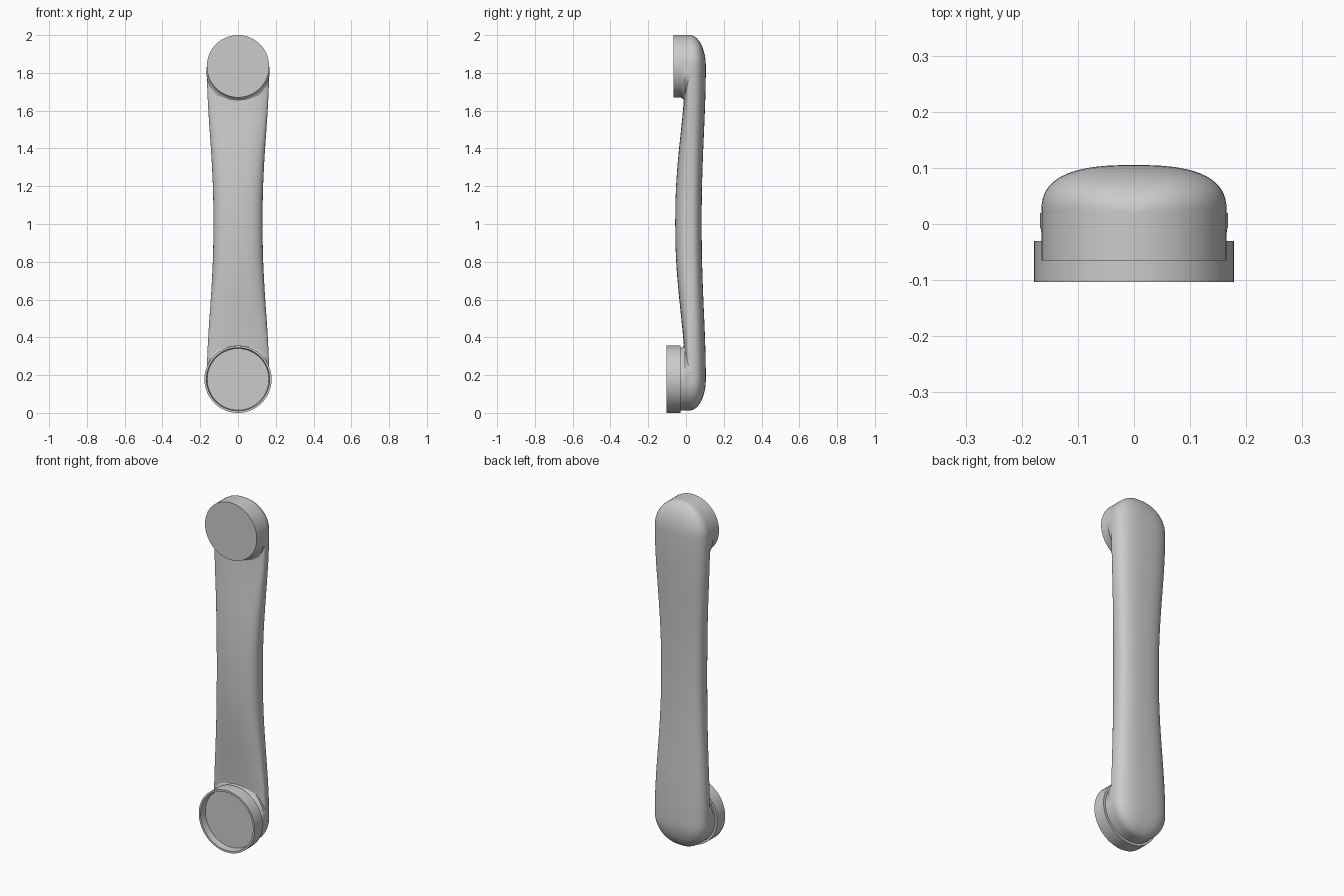
import bpy, bmesh
from math import sin, cos, pi, copysign

if "Cube" in bpy.data.objects:
    bpy.data.objects.remove(bpy.data.objects["Cube"])

SEG = 64
R = 0.165                    # cup radius
Z_LOW, Z_HIGH = 0.178, 1.835  # cup centres
MID = (Z_LOW + Z_HIGH) / 2
HALF = (Z_HIGH - Z_LOW) / 2
Y_EQ = 0.02                  # widest level of the handle


def loft(name, rings, cap_start=False, cap_end=False):
    bm = bmesh.new()
    rows = [[bm.verts.new(p) for p in ring] for ring in rings]
    for a, b in zip(rows, rows[1:]):
        for i in range(len(a)):
            j = (i + 1) % len(a)
            bm.faces.new((a[i], a[j], b[j], b[i]))
    if cap_start:
        bm.faces.new(rows[0])
    if cap_end:
        bm.faces.new(rows[-1])
    bmesh.ops.recalc_face_normals(bm, faces=bm.faces)
    mesh = bpy.data.meshes.new(name)
    bm.to_mesh(mesh)
    bm.free()
    ob = bpy.data.objects.new(name, mesh)
    bpy.context.collection.objects.link(ob)
    bpy.context.view_layer.objects.active = ob
    ob.select_set(True)
    bpy.ops.object.shade_smooth_by_angle(angle=0.7)
    ob.select_set(False)
    return ob


def section(z, scale=1.0):
    """Squarish oval cross-section of the handle at height z."""
    u = min(1, abs(z - MID) / HALF) ** 1.15
    s = (1 - cos(pi * u)) / 2
    width = (0.13 + 0.035 * s) * scale
    back = (0.063 + 0.022 * s) * scale
    front = (0.077 - 0.053 * s) * scale
    ring = []
    for i in range(SEG):
        a = 2 * pi * i / SEG
        c, d = cos(a), sin(a)
        x = copysign(abs(c) ** (2 / 2.7), c) * width
        y = copysign(abs(d) ** (2 / 2.7), d) * (back if d > 0 else front)
        ring.append((x, Y_EQ + y, z))
    return ring


def disc_ring(r, y, z, flare=0.0, inward=1):
    """Circle facing the front, optionally widened toward the handle."""
    pts = []
    for i in range(SEG):
        a = 2 * pi * i / SEG
        rr = r + flare * max(0, sin(a) * inward)
        pts.append((rr * cos(a), y, z + rr * sin(a)))
    return pts


# Handle with domed ends
N_END, N_MID = 14, 32
angles = [pi / 2 * 0.985 * (1 - k / N_END) for k in range(N_END)]
rings = [section(Z_LOW - R * sin(t), cos(t)) for t in angles]
rings += [section(Z_LOW + 2 * HALF * k / N_MID) for k in range(N_MID + 1)]
rings += [section(Z_HIGH + R * sin(t), cos(t)) for t in reversed(angles)]
loft("handle", rings, True, True)

# Ear and mouth cups, filleted into the handle on the inner side
for name, zc, inward in (("ear_cup", Z_HIGH, -1), ("mouth_cup", Z_LOW, 1)):
    profile = [(-0.065, 0), (-0.03, 0), (-0.02, 0.004), (-0.011, 0.014),
               (-0.005, 0.03), (Y_EQ, 0.03)]
    loft(name, [disc_ring(R, y, zc, f, inward) for y, f in profile], True)

# Raised collar around the mouth cup
collar = [(0.163, -0.03), (0.178, -0.03), (0.178, -0.103), (0.167, -0.103),
          (0.163, -0.065)]
loft("mouth_collar", [disc_ring(r, y, Z_LOW) for r, y in collar])
